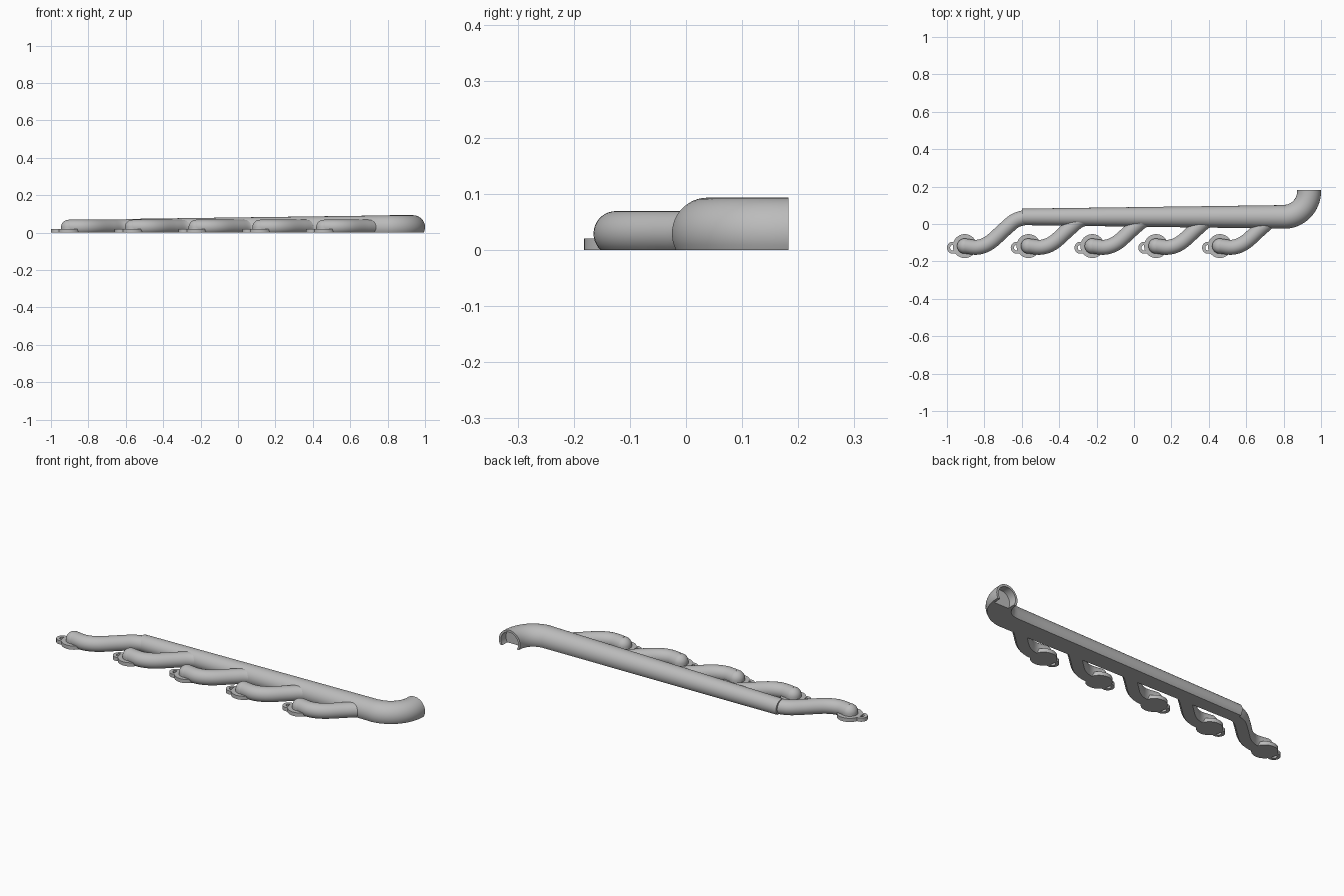
import bpy, bmesh, math
from mathutils import Vector

cube = bpy.data.objects.get("Cube")
if cube:
    bpy.data.objects.remove(cube, do_unlink=True)

metal = bpy.data.materials.new("cast grey metal")
metal.use_nodes = True
GREY = (0.5, 0.5, 0.5, 1)
metal.diffuse_color = GREY
metal.node_tree.nodes["Principled BSDF"].inputs["Base Color"].default_value = GREY

SPACING = 0.341
AXIS_Z = 0.029          # height of every pipe axis above the flat base
PORT = Vector((-0.905, -0.118))
TAB = Vector((-0.968, -0.127))


def finish(name, bm):
    bmesh.ops.recalc_face_normals(bm, faces=bm.faces)
    mesh = bpy.data.meshes.new(name)
    bm.to_mesh(mesh)
    bm.free()
    ob = bpy.data.objects.new(name, mesh)
    bpy.context.collection.objects.link(ob)
    mesh.materials.append(metal)
    return ob


def smooth(ob):
    bpy.ops.object.select_all(action='DESELECT')
    ob.select_set(True)
    bpy.context.view_layer.objects.active = ob
    bpy.ops.object.shade_smooth_by_angle(angle=math.radians(35))


def spline(points, steps=6):
    """Smooth path through the points (Catmull-Rom)."""
    p = [Vector(q) for q in points]
    p = [2 * p[0] - p[1]] + p + [2 * p[-1] - p[-2]]
    out = []
    for a, b, c, d in zip(p, p[1:], p[2:], p[3:]):
        for i in range(steps):
            t = i / steps
            out.append(0.5 * (2 * b + (c - a) * t + (2 * a - 5 * b + 4 * c - d) * t * t
                              + (3 * b - a - 3 * c + d) * t ** 3))
    return out + [p[-2]]


def sweep(name, path, radii, segs=28):
    """Pipe with a flat underside along a level path."""
    bm = bmesh.new()
    rings = []
    for i, (p, r) in enumerate(zip(path, radii)):
        d = (path[min(i + 1, len(path) - 1)] - path[max(i - 1, 0)]).normalized()
        side = Vector((-d.y, d.x))
        low = -math.asin(AXIS_Z / r)
        ring = []
        for k in range(segs + 1):
            a = low + (math.pi - 2 * low) * k / segs
            q = p + side * (r * math.cos(a))
            ring.append(bm.verts.new((q.x, q.y, AXIS_Z + r * math.sin(a))))
        rings.append(ring)
    for a, b in zip(rings, rings[1:]):
        for k in range(segs + 1):
            n = (k + 1) % (segs + 1)
            bm.faces.new((a[k], a[n], b[n], b[k]))
    bm.faces.new(rings[0])
    bm.faces.new(rings[-1])
    return finish(name, bm)


def lathe(name, profile, centre, closed=False, segs=32):
    """Revolve (radius, z) pairs about a vertical axis."""
    bm = bmesh.new()
    rings = [[bm.verts.new((centre.x + r * math.cos(math.tau * k / segs),
                            centre.y + r * math.sin(math.tau * k / segs), z))
              for k in range(segs)] for r, z in profile]
    pairs = list(zip(rings, rings[1:]))
    if closed:
        pairs.append((rings[-1], rings[0]))
    else:
        bm.faces.new(rings[0])
        bm.faces.new(rings[-1])
    for a, b in pairs:
        for k in range(segs):
            n = (k + 1) % segs
            bm.faces.new((a[k], a[n], b[n], b[k]))
    return finish(name, bm)


# Tapered collector with the outlet elbow
path = [Vector((-0.6 + 1.4 * i / 8, 0.038)) for i in range(9)]
radii = [0.044 + 0.019 * i / 8 for i in range(9)]
BEND = 0.136
for i in range(1, 17):
    a = math.pi / 2 * i / 16
    path.append(Vector((0.8 + BEND * math.sin(a), 0.038 + BEND * (1 - math.cos(a)))))
path.append(Vector((0.936, 0.183)))
radii += [0.064] * 17
collector = sweep("collector_pipe", path, radii)

# Shallow socket in the outlet, open along the underside
bpy.ops.mesh.primitive_cylinder_add(vertices=40, radius=0.052, depth=0.1,
                                    location=(0.936, 0.19, AXIS_Z),
                                    rotation=(math.pi / 2, 0, 0))
cutter = bpy.context.object
cutter.name = "outlet_cutter"
cutter.hide_render = True
cutter.data.materials.append(metal)
bpy.ops.object.select_all(action='DESELECT')
collector.select_set(True)
bpy.context.view_layer.objects.active = collector
cut = collector.modifiers.new("outlet_socket", 'BOOLEAN')
cut.operation = 'DIFFERENCE'
cut.object = cutter
bpy.ops.object.modifier_apply(modifier=cut.name)
bpy.data.objects.remove(cutter, do_unlink=True)
smooth(collector)

# Five runners, each with a port, collar and bolt tab
runner_points = [PORT, (-0.835, -0.124), (-0.77, -0.098), (-0.69, -0.027),
                 (-0.635, 0.018), (-0.575, 0.037)]
port_profile = [(0.041, 0)] + [(0.041 * math.cos(a), AXIS_Z + 0.04 * math.sin(a))
                               for a in [math.pi / 2 * i / 9 for i in range(9)]]
for i in range(5):
    shift = Vector((SPACING * i, 0))
    run = [p + shift for p in spline(runner_points)]
    smooth(sweep(f"runner_{i + 1}", run, [0.04] * len(run)))
    smooth(lathe(f"port_{i + 1}", port_profile, PORT + shift))
    smooth(lathe(f"collar_{i + 1}", [(0.064, 0), (0.064, 0.02)], PORT + shift))
    tab = [(0.032, 0), (0.032, 0.02), (0.015, 0.02), (0.015, 0)]
    smooth(lathe(f"bolt_tab_{i + 1}", tab, TAB + shift, closed=True))
    bm = bmesh.new()
    bmesh.ops.create_cube(bm, size=1)
    for v in bm.verts:
        v.co = (v.co.x * 0.04 - 0.93 + shift.x, v.co.y * 0.056 - 0.124, (v.co.z + 0.5) * 0.02)
    finish(f"tab_neck_{i + 1}", bm)
